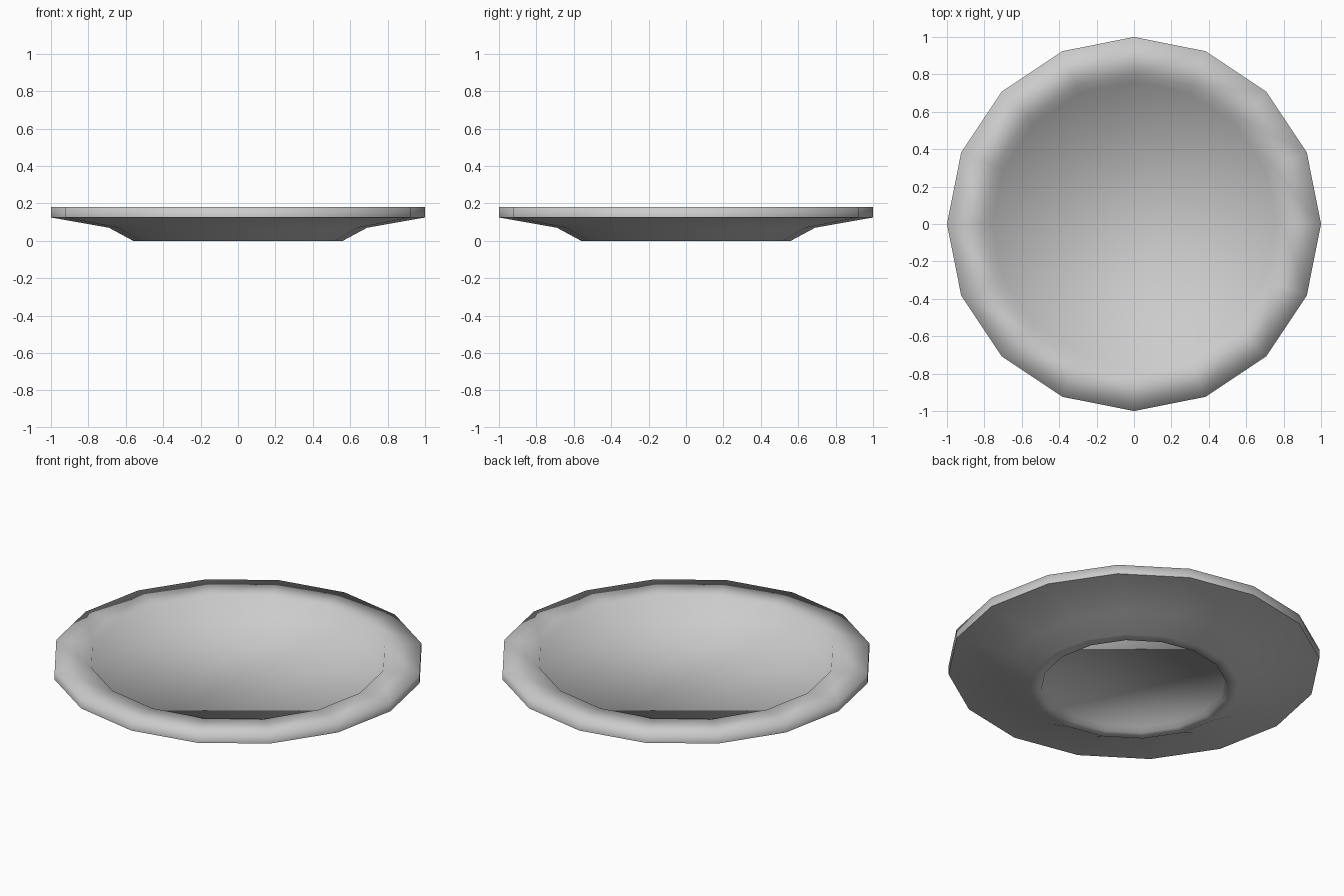
import bpy, bmesh, math

if "Cube" in bpy.data.objects:
    bpy.data.objects.remove(bpy.data.objects["Cube"])

SIDES = 16
# Radius/height profile from underside of the foot recess, round the rim, to the dish floor
PROFILE = [(0.49, 0.03), (0.50, 0.0), (0.56, 0.0), (0.69, 0.07), (1.0, 0.125),
           (1.0, 0.18), (0.80, 0.18), (0.76, 0.10)]
SHARP_RING = 4  # lower edge of the rim stays crisp

bm = bmesh.new()
rings = []
for r, z in PROFILE:
    rings.append([bm.verts.new((r * math.cos(2 * math.pi * i / SIDES),
                                r * math.sin(2 * math.pi * i / SIDES), z))
                  for i in range(SIDES)])

# Walls between neighbouring rings
for a, b in zip(rings, rings[1:]):
    for i in range(SIDES):
        j = (i + 1) % SIDES
        bm.faces.new((a[i], a[j], b[j], b[i]))

# Flat recess underneath and flat dish floor
bm.faces.new(rings[0][::-1])
bm.faces.new(rings[-1])

bmesh.ops.recalc_face_normals(bm, faces=bm.faces[:])
for f in bm.faces:
    f.smooth = True
ring = rings[SHARP_RING]
for i in range(SIDES):
    bm.edges.get((ring[i], ring[(i + 1) % SIDES])).smooth = False

mesh = bpy.data.meshes.new("plate")
bm.to_mesh(mesh)
bm.free()
plate = bpy.data.objects.new("plate", mesh)
bpy.context.collection.objects.link(plate)
